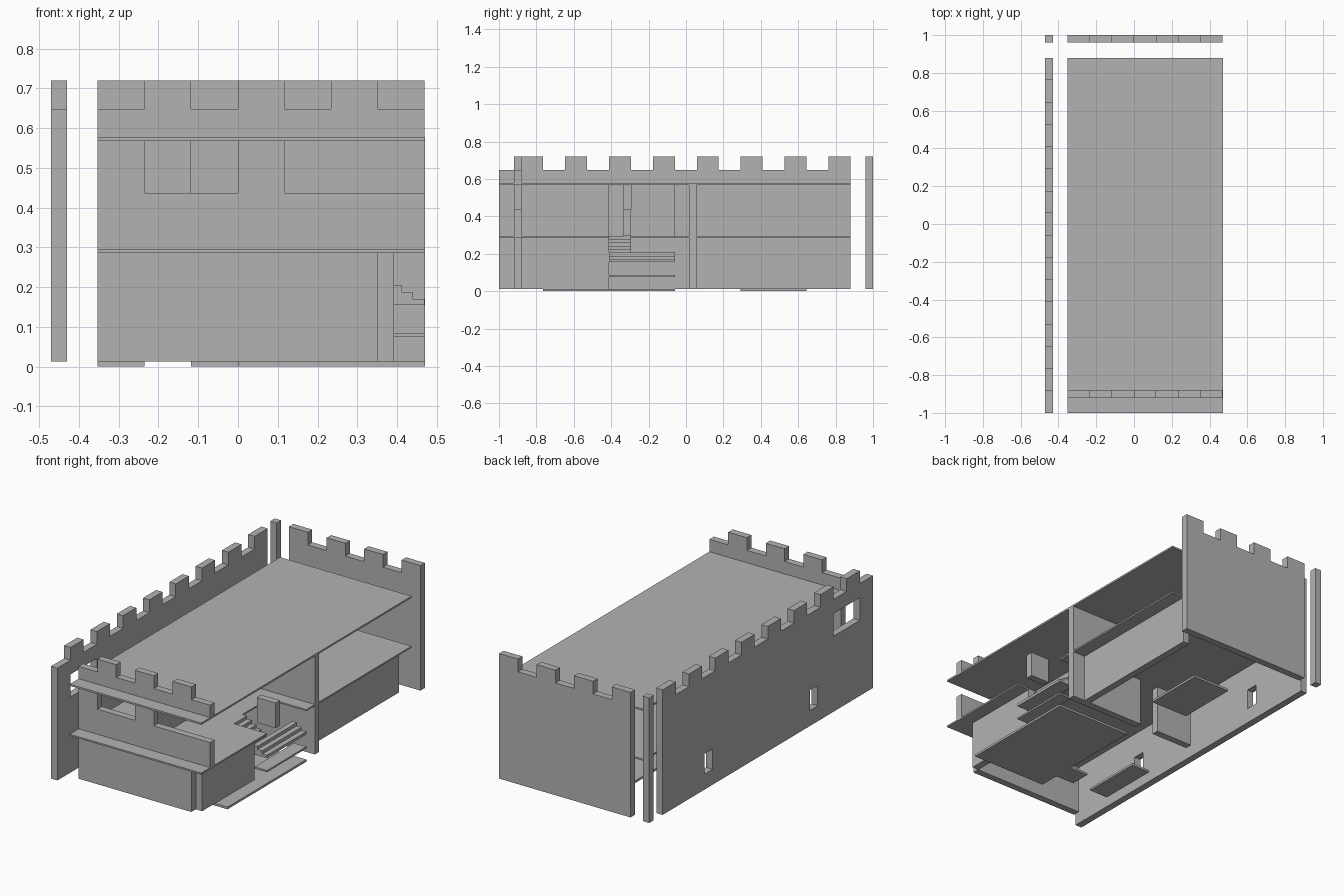
import bpy
import bmesh

cube = bpy.data.objects.get("Cube")
if cube:
    bpy.data.objects.remove(cube, do_unlink=True)

GREY = (0.45, 0.45, 0.45, 1)
stone = bpy.data.materials.new("plain grey")
stone.use_nodes = True
stone.diffuse_color = GREY
stone.node_tree.nodes["Principled BSDF"].inputs["Base Color"].default_value = GREY

# Layout: module grid, panel thickness and storey levels
U = 0.1175
T = 0.04
LEFT, RIGHT = -0.353, 0.47
FRONT, BACK = -1.0, 0.88
BASE, MID_LOW, MID, ROOF_LOW, ROOF, NOTCH, TOP = 0.0125, 0.286, 0.295, 0.568, 0.578, 0.648, 0.72


def gx(n):
    return LEFT + n * U


def gy(n):
    return FRONT + n * U


def finish(name, bm):
    mesh = bpy.data.meshes.new(name)
    bm.to_mesh(mesh)
    bm.free()
    mesh.materials.append(stone)
    ob = bpy.data.objects.new(name, mesh)
    bpy.context.collection.objects.link(ob)
    return ob


def prism(name, points, axis, lo, hi):
    """Extrude a flat outline along one axis."""
    place = {"x": lambda a, b, d: (d, a, b),
             "y": lambda a, b, d: (a, d, b),
             "z": lambda a, b, d: (a, b, d)}[axis]
    bm = bmesh.new()
    face = bm.faces.new([bm.verts.new(place(a, b, lo)) for a, b in points])
    new = bmesh.ops.extrude_face_region(bm, geom=[face])["geom"]
    shift = place(0, 0, hi - lo)
    bmesh.ops.translate(bm, vec=shift, verts=[v for v in new if isinstance(v, bmesh.types.BMVert)])
    bmesh.ops.recalc_face_normals(bm, faces=bm.faces)
    return finish(name, bm)


def box(name, x, y, z):
    outline = [(x[0], y[0]), (x[1], y[0]), (x[1], y[1]), (x[0], y[1])]
    return prism(name, outline, "z", *z)


def crenellated(start, count, bottom, first_high):
    """Outline of a wall with alternating merlons and notches."""
    points = [(start + count * U, bottom), (start, bottom)]
    for i in range(count):
        z = TOP if (i % 2 == 0) == first_high else NOTCH
        points += [(start + i * U, z), (start + (i + 1) * U, z)]
    return points


def cut(ob, x, y, z):
    cutter = box("window_cutter", x, y, z)
    cutter.hide_render = True
    cutter.hide_viewport = True
    mod = ob.modifiers.new("window", "BOOLEAN")
    mod.object = cutter
    mod.solver = "EXACT"


# Long battlement wall with a wide window and two slits
long_wall = prism("long_wall", crenellated(FRONT, 16, BASE, False), "x", -0.47, -0.43)
cut(long_wall, (-0.6, -0.3), (gy(1), gy(3)), (0.44, ROOF_LOW))
for n in (4.5, 12.5):
    cut(long_wall, (-0.6, -0.3), (gy(n) - 0.035, gy(n) + 0.035), (0.1, 0.215))

# Back battlement wall and the separate corner post
prism("back_wall", crenellated(LEFT, 7, BASE, True), "y", 0.96, 1.0)
box("corner_post", (-0.47, -0.43), (0.96, 1.0), (BASE, TOP))

# Front wall: ground storey, upper storey with openings, roof parapet
FY = (-0.92, -0.88)
box("front_lower_wall", (LEFT, gx(6)), FY, (BASE, MID_LOW))
sill = 0.437
prism("front_upper_wall", [
    (LEFT, MID), (RIGHT, MID), (RIGHT, sill), (gx(4), sill), (gx(4), ROOF_LOW),
    (gx(3), ROOF_LOW), (gx(3), sill), (gx(1), sill), (gx(1), ROOF_LOW), (LEFT, ROOF_LOW)],
    "y", *FY)
prism("front_parapet", crenellated(LEFT, 7, ROOF, False), "y", *FY)

# Roof slab, and middle floor with its stairwell notch
box("roof_slab", (LEFT, RIGHT), (FRONT, BACK), (ROOF_LOW, ROOF))
prism("middle_floor", [
    (LEFT, FRONT), (RIGHT, FRONT), (RIGHT, gy(5)), (gx(5), gy(5)),
    (gx(5), gy(8)), (RIGHT, gy(8)), (RIGHT, BACK), (LEFT, BACK)], "z", MID_LOW, MID)

# Ground floor plates
prism("entry_plate", [
    (gx(3), gy(2)), (RIGHT, gy(2)), (RIGHT, gy(8)), (gx(3), gy(8)),
    (gx(3), gy(4)), (gx(2), gy(4)), (gx(2), gy(3)), (gx(3), gy(3))], "z", 0, BASE)
box("side_plate", (LEFT, gx(1)), (gy(3), gy(6)), (0, BASE))
box("rear_plate", (gx(2), gx(4)), (gy(11), gy(14)), (0, BASE))

# Open-side ground walls
SX = (gx(6), gx(6) + T)
box("side_lower_wall_front", SX, (-0.88, gy(5)), (BASE, MID_LOW))
box("side_lower_wall_rear", SX, (0.055, BACK), (BASE, MID_LOW))

# Cross walls with a doorway on both storeys
for storey, z in (("lower", (BASE, MID_LOW)), ("upper", (MID, ROOF_LOW))):
    box("cross_wall_inner_" + storey, (LEFT, gx(2)), (0.015, 0.055), z)
    box("cross_wall_outer_" + storey, (gx(3), RIGHT), (0.015, 0.055), z)

# Upper storey partitions and the stair railing block
UP = (MID, ROOF_LOW)
box("upper_partition_front", (gx(3), gx(3) + T), (-0.88, gy(5)), UP)
box("upper_partition_rear", (gx(3), gx(3) + T), (gy(6), gy(8)), UP)
RY = (gy(6) - T, gy(6))
box("upper_short_partition", (LEFT, gx(1)), RY, UP)
box("stair_railing_block", (gx(6), RIGHT), RY, (MID, sill))

# Stairs: narrow treads above, wide treads and a landing below
RUN, RISE = 0.0294, 0.0178
for i in range(8):
    x0 = gx(5) + i * RUN
    z1 = MID - i * RISE
    wide = i > 4
    box("stair_tread_%d" % (i + 1), (x0, x0 + RUN), (gy(5), gy(8 if wide else 6)),
        (0.155 if wide else z1 - 0.02, z1))
box("stair_landing", (gx(6) + T, RIGHT), (gy(5), gy(8)), (0.075, 0.085))
